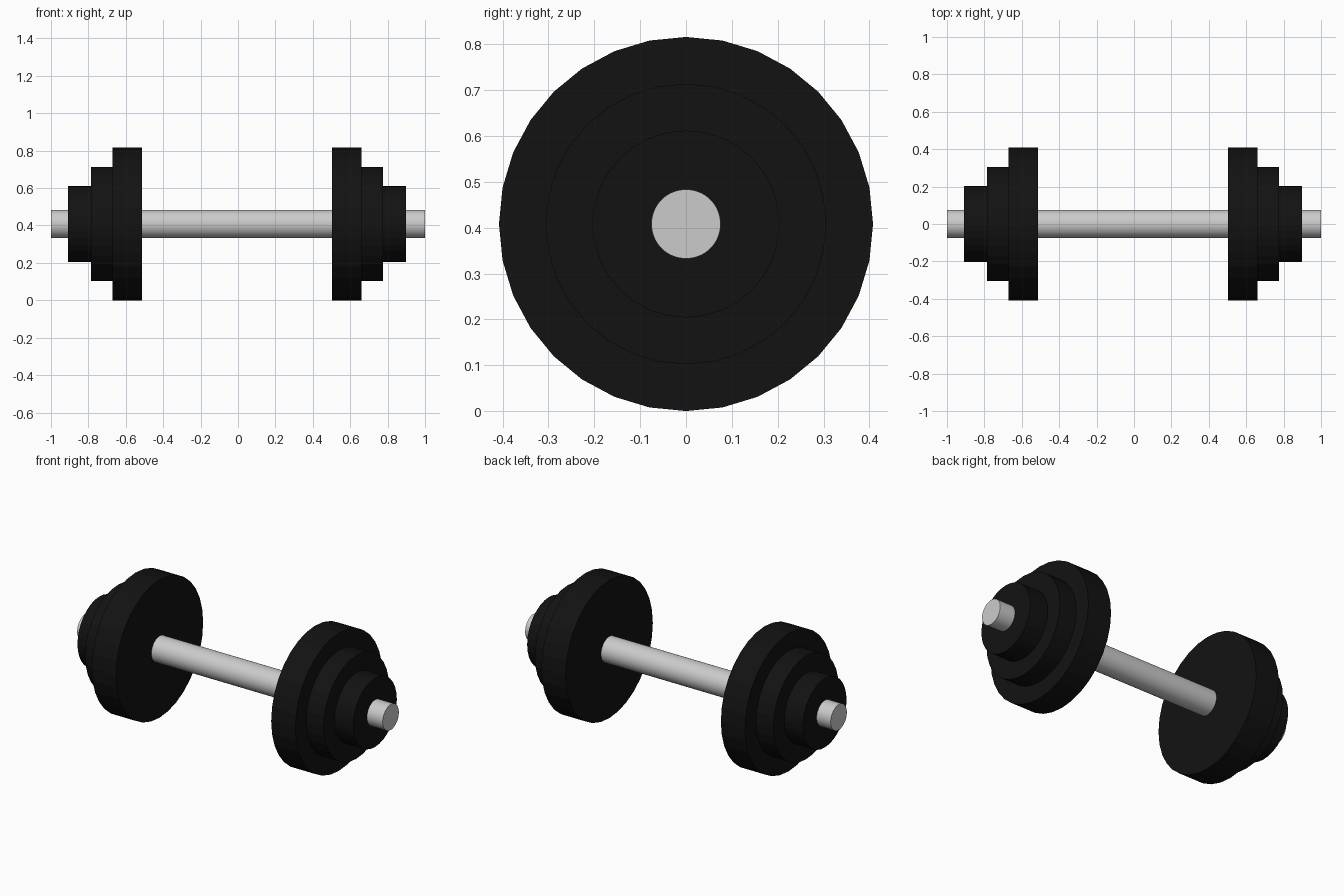
import bpy, bmesh, math
from mathutils import Matrix

if "Cube" in bpy.data.objects:
    bpy.data.objects.remove(bpy.data.objects["Cube"])

AXIS_Z = 0.408
black = bpy.data.materials.new("black_iron")
black.diffuse_color = (0.006, 0.006, 0.006, 1)
black.use_nodes = True
black.node_tree.nodes["Principled BSDF"].inputs["Base Color"].default_value = black.diffuse_color


def lathe_x(name, profile, sides, material=None):
    """Turn a list of (x, radius) points around the bar axis and cap both ends."""
    bm = bmesh.new()
    rings = []
    for x, r in profile:
        rings.append([bm.verts.new((x, r * math.sin(a), AXIS_Z + r * math.cos(a)))
                      for a in (2 * math.pi * i / sides for i in range(sides))])
    for a, b in zip(rings, rings[1:]):
        for i in range(sides):
            j = (i + 1) % sides
            bm.faces.new((a[i], a[j], b[j], b[i]))
    bm.faces.new(rings[0])
    bm.faces.new(rings[-1])
    bmesh.ops.recalc_face_normals(bm, faces=bm.faces)
    mesh = bpy.data.meshes.new(name)
    bm.to_mesh(mesh)
    bm.free()
    obj = bpy.data.objects.new(name, mesh)
    bpy.context.collection.objects.link(obj)
    if material:
        mesh.materials.append(material)
    return obj


# Handle bar running through both weights
lathe_x("handle_bar", [(-1, 0.0755), (1, 0.0755)], 64)

# Stepped weight: three plates shrinking outwards
steps = [(0.503, 0.408), (0.661, 0.408), (0.661, 0.306),
         (0.775, 0.306), (0.775, 0.204), (0.897, 0.204)]
lathe_x("weight_right", steps, 32, black)

# The left weight is the mirror image, sitting slightly further out
lathe_x("weight_left", [(-x - 0.011, r) for x, r in steps], 32, black)
